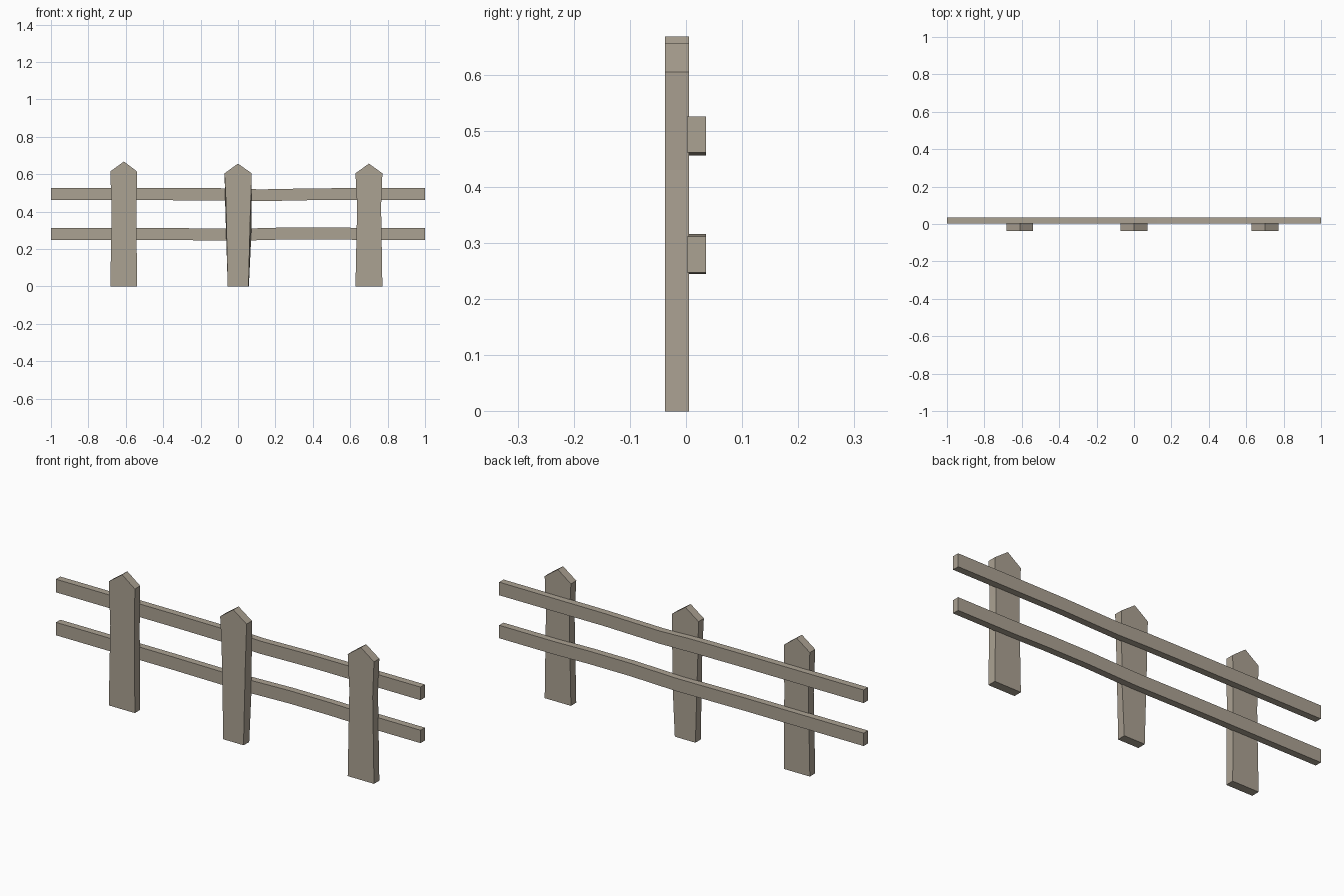
import bpy, bmesh

if "Cube" in bpy.data.objects:
    bpy.data.objects.remove(bpy.data.objects["Cube"])

wood = bpy.data.materials.new("weathered_wood")
wood.diffuse_color = (0.41, 0.36, 0.29, 1)
wood.use_nodes = True
wood.node_tree.nodes["Principled BSDF"].inputs["Base Color"].default_value = wood.diffuse_color


def loft(name, rings):
    """Closed solid through rings with equal point counts."""
    bm = bmesh.new()
    loops = [[bm.verts.new(p) for p in ring] for ring in rings]
    n = len(loops[0])
    for a, b in zip(loops, loops[1:]):
        for i in range(n):
            j = (i + 1) % n
            bm.faces.new((a[i], a[j], b[j], b[i]))
    bm.faces.new(loops[0])
    bm.faces.new(loops[-1])
    bmesh.ops.recalc_face_normals(bm, faces=bm.faces)
    mesh = bpy.data.meshes.new(name)
    bm.to_mesh(mesh)
    bm.free()
    mesh.materials.append(wood)
    obj = bpy.data.objects.new(name, mesh)
    bpy.context.collection.objects.link(obj)


def picket(name, front, back):
    """Pointed board from a front and a back outline."""
    loft(name, [[(x, -0.037, z) for x, z in front],
                [(x, 0.005, z) for x, z in back]])


def rail(name, sections):
    """Slightly crooked bar: sections are x, bottom z, top z."""
    loft(name, [[(x, 0.002, lo), (x, 0.036, lo), (x, 0.036, hi), (x, 0.002, hi)]
                for x, lo, hi in sections])


# Pickets, each a little uneven
left = [(-0.683, 0), (-0.675, 0.40), (-0.683, 0.615), (-0.61, 0.668),
        (-0.54, 0.615), (-0.543, 0.40), (-0.54, 0)]
picket("left_picket", left, left)
picket("middle_picket",
       [(-0.055, 0), (-0.064, 0.45), (-0.072, 0.605), (0, 0.657),
        (0.073, 0.605), (0.066, 0.40), (0.056, 0)],
       [(-0.055, 0), (-0.068, 0.42), (-0.072, 0.605), (0, 0.657),
        (0.073, 0.605), (0.071, 0.27), (0.058, 0)])
right = [(0.628, 0), (0.637, 0.43), (0.628, 0.605), (0.70, 0.657),
         (0.772, 0.605), (0.765, 0.43), (0.772, 0)]
picket("right_picket", right, right)

# Rails behind the pickets
rail("upper_rail", [(-1, 0.461, 0.526), (-0.35, 0.461, 0.526), (-0.05, 0.459, 0.525),
                    (0.12, 0.456, 0.519), (0.42, 0.462, 0.525), (1, 0.461, 0.526)])
rail("lower_rail", [(-1, 0.248, 0.312), (-0.35, 0.248, 0.312), (0.02, 0.245, 0.309),
                    (0.28, 0.252, 0.316), (0.5, 0.252, 0.316), (0.7, 0.248, 0.312),
                    (1, 0.248, 0.312)])
